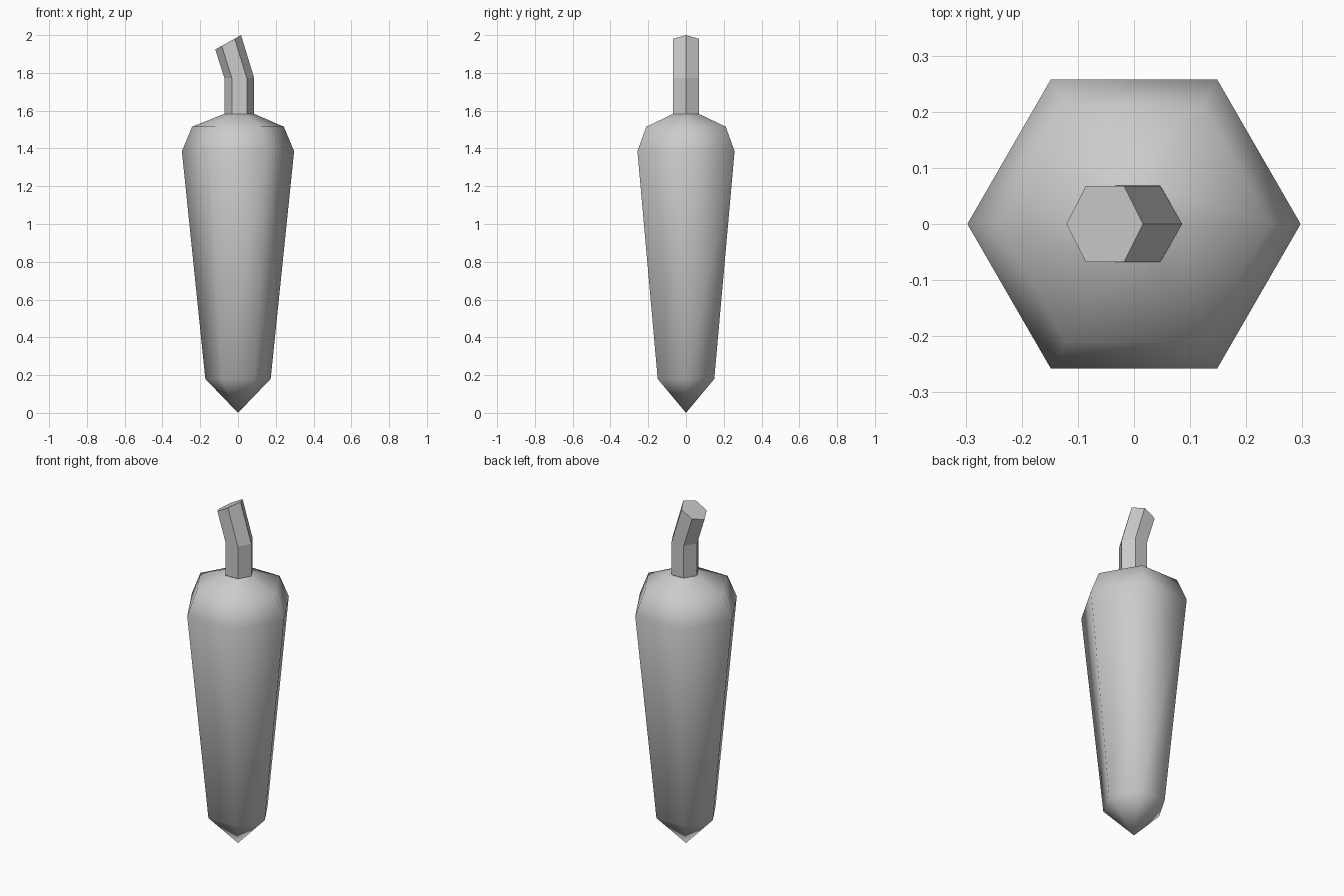
import bpy
import bmesh
from math import cos, sin, pi
from mathutils import Vector

if "Cube" in bpy.data.objects:
    bpy.data.objects.remove(bpy.data.objects["Cube"])

SIDES = 6


def hex_ring(bm, cx, cz, r, tilt=0.0, ry=None):
    """Six-sided ring with a corner on +x, tilted about the y axis."""
    ry = r * sin(pi / 3) / sin(pi / 3) if ry is None else ry
    ring = []
    for i in range(SIDES):
        a = 2 * pi * i / SIDES
        d = r * cos(a)
        ring.append(bm.verts.new(Vector((cx + d * cos(tilt), ry * sin(a), cz + d * sin(tilt)))))
    return ring


def loft(bm, lower, upper):
    for i in range(SIDES):
        j = (i + 1) % SIDES
        bm.faces.new((lower[i], lower[j], upper[j], upper[i]))


def finish(bm, name, smooth):
    for f in bm.faces:
        f.smooth = smooth
    mesh = bpy.data.meshes.new(name)
    bm.to_mesh(mesh)
    bm.free()
    obj = bpy.data.objects.new(name, mesh)
    bpy.context.collection.objects.link(obj)
    return obj


# Tapered root body: smooth shaded, pointed tip, open under the stem
bm = bmesh.new()
profile = [(0.0, 0.18, 0.173), (0.0, 1.385, 0.297),
           (0.0, 1.515, 0.243), (0.007, 1.583, 0.079)]
rings = [hex_ring(bm, *p) for p in profile]
for lower, upper in zip(rings, rings[1:]):
    loft(bm, lower, upper)
tip = bm.verts.new((0, 0, 0))
for i in range(SIDES):
    bm.faces.new((tip, rings[0][(i + 1) % SIDES], rings[0][i]))
finish(bm, "root_body", True)

# Bent stem: flat facets with a slanted cut at the top
bm = bmesh.new()
path = [(0.007, 1.583, 0.079, 0.0), (0.007, 1.772, 0.079, 0.0),
        (-0.052, 1.962, 0.078, 0.505)]
rings = [hex_ring(bm, cx, cz, r, tilt, 0.078) for cx, cz, r, tilt in path]
for lower, upper in zip(rings, rings[1:]):
    loft(bm, lower, upper)
bm.faces.new(rings[-1])
finish(bm, "stem", False)
